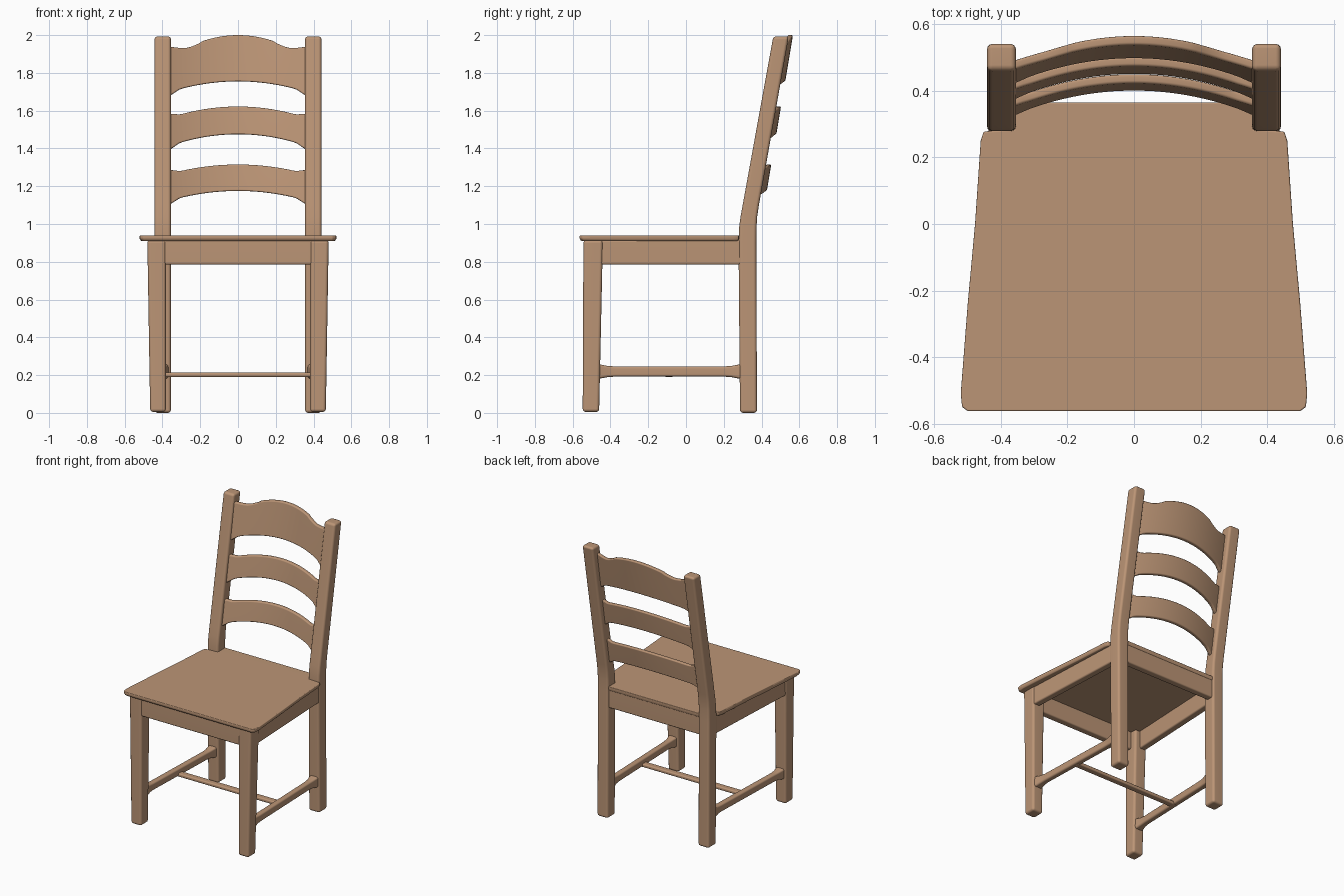
import bpy, bmesh, math

if "Cube" in bpy.data.objects:
    bpy.data.objects.remove(bpy.data.objects["Cube"])

wood = bpy.data.materials.new("warm wood")
wood.diffuse_color = (0.50, 0.30, 0.18, 1)
wood.use_nodes = True
wood.node_tree.nodes["Principled BSDF"].inputs["Base Color"].default_value = wood.diffuse_color


def finish(name, bm, bevel):
    """Round the hard edges, shade smooth and link the part."""
    bmesh.ops.recalc_face_normals(bm, faces=bm.faces)
    hard = [e for e in bm.edges if e.calc_face_angle(0) > math.radians(35)]
    bmesh.ops.bevel(bm, geom=hard, offset=bevel, offset_type='OFFSET', segments=3,
                    profile=0.5, affect='EDGES', clamp_overlap=True)
    mesh = bpy.data.meshes.new(name)
    bm.to_mesh(mesh)
    bm.free()
    mesh.materials.append(wood)
    obj = bpy.data.objects.new(name, mesh)
    bpy.context.collection.objects.link(obj)
    bpy.ops.object.select_all(action='DESELECT')
    obj.select_set(True)
    bpy.context.view_layer.objects.active = obj
    bpy.ops.object.shade_smooth_by_angle(angle=math.radians(40))
    obj.modifiers.new("flat faces", 'WEIGHTED_NORMAL').keep_sharp = True
    return obj


def loft(name, rings, bevel=0.012):
    """Skin a list of point rings into a closed solid."""
    bm = bmesh.new()
    vr = [[bm.verts.new(p) for p in ring] for ring in rings]
    n = len(vr[0])
    for a, b in zip(vr, vr[1:]):
        for i in range(n):
            j = (i + 1) % n
            bm.faces.new((a[i], a[j], b[j], b[i]))
    bm.faces.new(vr[0])
    bm.faces.new(vr[-1])
    return finish(name, bm, bevel)


def level_ring(x0, x1, y0, y1, z, s=1):
    return [(s * x0, y0, z), (s * x1, y0, z), (s * x1, y1, z), (s * x0, y1, z)]


def bar(name, a, b, wide, z0, z1, flare=0.0, bevel=0.01):
    """Level bar from a to b (x, y), flaring where it meets its supports."""
    dx, dy = b[0] - a[0], b[1] - a[1]
    length = math.hypot(dx, dy)
    nx, ny = -dy / length, dx / length
    rings = []
    for d, f in ((0, 1), (0.03, 0.7), (0.06, 0.2), (0.10, 0), (length - 0.10, 0),
                 (length - 0.06, 0.2), (length - 0.03, 0.7), (length, 1)):
        px, py = a[0] + dx * d / length, a[1] + dy * d / length
        w, g = wide / 2 + f * flare, f * flare
        rings.append([(px + nx * w, py + ny * w, z0 - g), (px - nx * w, py - ny * w, z0 - g),
                      (px - nx * w, py - ny * w, z1 + g), (px + nx * w, py + ny * w, z1 + g)])
    return loft(name, rings, bevel)


# seat: tapered board with a tongue between the back posts
half = [(0.50, -0.563), (0.517, -0.55), (0.521, -0.51), (0.50, -0.24), (0.478, 0.0),
        (0.461, 0.25), (0.452, 0.278), (0.36, 0.285), (0.36, 0.366)]
outline = half + [(-x, y) for x, y in reversed(half)]
loft("seat", [[(x * 0.985, y * 0.985, 0.910) for x, y in outline],
              [(x, y, 0.922) for x, y in outline],
              [(x, y, 0.940) for x, y in outline]], 0.005)

for s, side in ((-1, "left"), (1, "right")):
    # tapered front legs
    loft(f"{side}_front_leg", [
        level_ring(0.382, 0.465, -0.547, -0.460, 0.005, s),
        level_ring(0.382, 0.480, -0.543, -0.440, 0.915, s)], 0.016)
    # rear legs that bend back into the posts
    loft(f"{side}_back_post", [
        level_ring(0.355, 0.442, y - d, y + d, z, s) for z, y, d in
        ((0.0, 0.331, 0.045), (0.90, 0.325, 0.047), (0.98, 0.327, 0.046),
         (1.04, 0.333, 0.044), (1.10, 0.343, 0.043), (1.993, 0.503, 0.041))], 0.016)
    # side apron and side stretcher
    bar(f"{side}_apron", (s * 0.447, -0.46), (s * 0.412, 0.30), 0.05, 0.785, 0.915)
    bar(f"{side}_stretcher", (s * 0.425, -0.475), (s * 0.40, 0.30), 0.042, 0.192, 0.246, 0.012, 0.012)

# front and rear aprons, cross stretcher
bar("front_apron", (-0.40, -0.512), (0.40, -0.512), 0.05, 0.785, 0.915)
bar("rear_apron", (-0.38, 0.335), (0.38, 0.335), 0.05, 0.785, 0.925)
bar("cross_stretcher", (-0.415, -0.09), (0.415, -0.09), 0.045, 0.190, 0.214, 0.0, 0.008)


def smooth(t):
    t = max(0.0, min(1.0, t))
    return t * t * (3 - 2 * t)


def slat(name, bottom, top, arch, crest=False):
    """Ladder slat: arched upward, bowed backward and leaning with the posts."""
    rings = []
    n = 36
    for i in range(n + 1):
        x = -0.375 + 0.75 * i / n
        u = abs(x) / 0.355
        end = 0.018 * smooth((abs(x) - 0.30) / 0.06)
        z0 = bottom - arch * u * u - end
        if crest:
            z1 = top - 0.036 * (x / 0.2) ** 2 if abs(x) < 0.2 else \
                top - 0.036 - 0.032 * smooth((abs(x) - 0.17) / 0.11)
            z1 += end * 0.3
        else:
            z1 = top - arch * 0.95 * u * u + end
        ring = []
        for z, back in ((z0, 0), (z1, 0), (z1, 0.028), (z0, 0.028)):
            y = 0.40 + 0.168 * (z - 1.175) - 0.062 * u * u + back
            ring.append((x, y, z))
        rings.append(ring)
    return loft(name, rings, 0.008)


# three back slats, the top one with a shaped crest
slat("lower_slat", 1.175, 1.315, 0.05)
slat("middle_slat", 1.475, 1.622, 0.06)
slat("top_slat", 1.755, 2.0, 0.055, crest=True)
